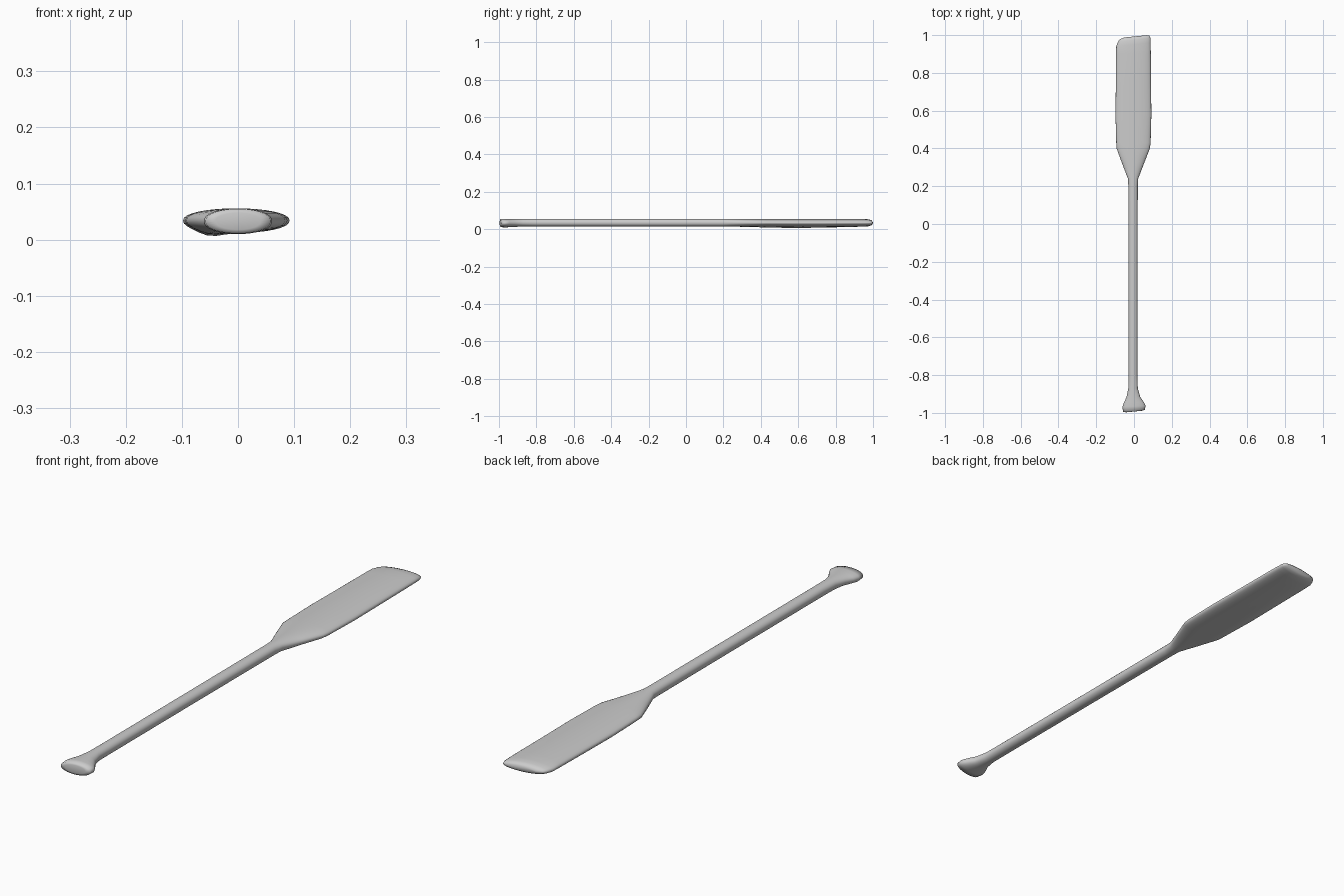
import bpy, bmesh
from math import sin, cos, pi, exp, copysign

# Stations along the paddle:
# y, centre x, half width, bottom z, top z, slant of the section (dy/dx), underside dip
STATIONS = [
    (-0.993, 0.000, 0.040, 0.018, 0.048, 0.10, 0),
    (-0.990, 0.000, 0.058, 0.011, 0.055, 0.10, 0),
    (-0.965, 0.000, 0.061, 0.010, 0.056, 0.05, 0),
    (-0.945, 0.000, 0.053, 0.011, 0.056, 0, 0),
    (-0.915, -0.003, 0.036, 0.013, 0.056, 0, 0),
    (-0.870, -0.005, 0.025, 0.014, 0.056, 0, 0),
    (-0.800, -0.005, 0.024, 0.014, 0.056, 0, 0),
    (-0.300, -0.005, 0.024, 0.014, 0.056, 0, 0),
    (0.200, -0.005, 0.025, 0.014, 0.056, 0, 0),
    (0.240, -0.005, 0.027, 0.014, 0.056, 0, 0),
    (0.320, -0.005, 0.058, 0.013, 0.056, 0, 0.002),
    (0.400, -0.004, 0.088, 0.013, 0.056, 0, 0.006),
    (0.430, -0.003, 0.091, 0.013, 0.056, 0, 0.007),
    (0.580, -0.003, 0.095, 0.012, 0.056, 0, 0.009),
    (0.750, -0.003, 0.093, 0.012, 0.056, 0, 0.006),
    (0.900, -0.003, 0.092, 0.013, 0.056, 0, 0.001),
    (0.950, -0.003, 0.091, 0.014, 0.055, 0.10, 0),
    (0.975, 0.001, 0.086, 0.016, 0.053, 0.12, 0),
    (0.987, 0.003, 0.079, 0.020, 0.049, 0.12, 0),
    (0.9935, 0.008, 0.060, 0.027, 0.042, 0.10, 0),
]
SIDES = 32


def ring(bm, y, cx, hw, z0, z1, slant, dip):
    """One oval cross-section, optionally slanted and bulged underneath."""
    verts = []
    for i in range(SIDES):
        a = 2 * pi * i / SIDES
        s = copysign(abs(sin(a)) ** 0.9, sin(a))
        x = hw * cos(a)
        z = (z0 + z1) / 2 + (z1 - z0) / 2 * s
        if s < 0:
            z -= dip * exp(-((x + 0.05) / 0.03) ** 2) * abs(s)
        verts.append(bm.verts.new((cx + x, y + slant * x, max(z, 0))))
    return verts


# Handle, shaft and blade as one continuous loft
bm = bmesh.new()
rings = [ring(bm, *s) for s in STATIONS]
for a, b in zip(rings, rings[1:]):
    for i in range(SIDES):
        j = (i + 1) % SIDES
        bm.faces.new((a[i], a[j], b[j], b[i]))
bm.faces.new(rings[0])
bm.faces.new(rings[-1])
bmesh.ops.recalc_face_normals(bm, faces=bm.faces)

mesh = bpy.data.meshes.new("paddle")
bm.to_mesh(mesh)
bm.free()
paddle = bpy.data.objects.new("paddle", mesh)
bpy.context.collection.objects.link(paddle)
for p in mesh.polygons:
    p.use_smooth = True
